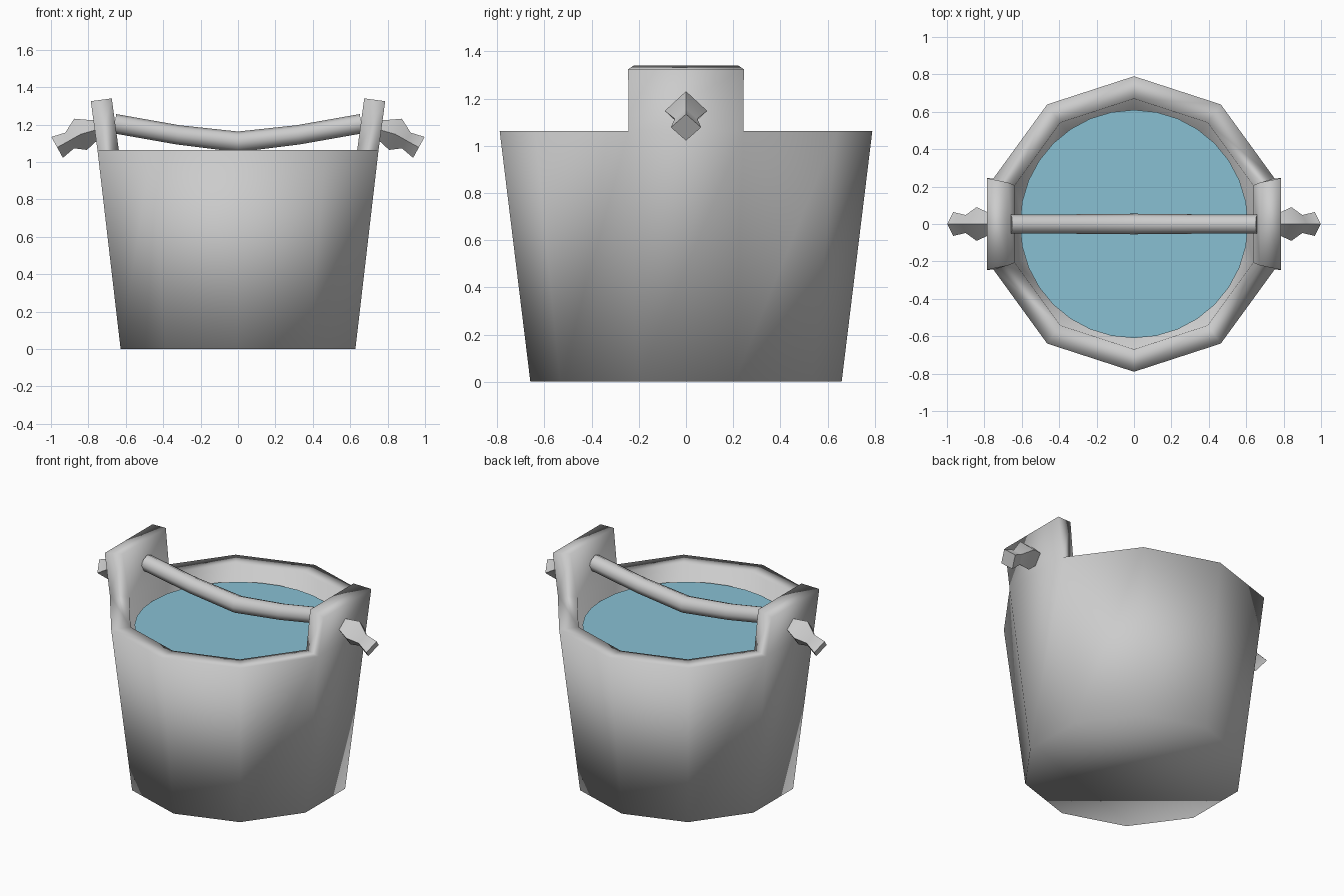
import bpy, bmesh, math
from mathutils import Vector

if "Cube" in bpy.data.objects:
    bpy.data.objects.remove(bpy.data.objects["Cube"])


def material(name, rgb):
    m = bpy.data.materials.new(name)
    m.diffuse_color = (*rgb, 1)
    m.use_nodes = True
    m.node_tree.nodes["Principled BSDF"].inputs["Base Color"].default_value = m.diffuse_color
    return m


GREY = material("grey", (0.6, 0.6, 0.6))
WATER = material("water blue", (0.25, 0.53, 0.65))


def finish(name, bm, mat, smooth=True):
    bmesh.ops.recalc_face_normals(bm, faces=bm.faces)
    me = bpy.data.meshes.new(name)
    bm.to_mesh(me)
    bm.free()
    me.materials.append(mat)
    for p in me.polygons:
        p.use_smooth = smooth
    ob = bpy.data.objects.new(name, me)
    bpy.context.collection.objects.link(ob)
    return ob


def ring(bm, r, z, n=10, start=math.radians(18)):
    return [bm.verts.new((r * math.cos(start + i * math.tau / n),
                          r * math.sin(start + i * math.tau / n), z)) for i in range(n)]


def bridge(bm, a, b, skip=()):
    n = len(a)
    for i in range(n):
        if i not in skip:
            bm.faces.new((a[i], a[(i + 1) % n], b[(i + 1) % n], b[i]))


# Ten-sided bucket shell, open at the rim where the two ears rise
bm = bmesh.new()
bottom, outer = ring(bm, 0.66, 0), ring(bm, 0.79, 1.063)
inner, floor = ring(bm, 0.67, 1.063), ring(bm, 0.58, 0.1)
EARS = (4, 9)
bridge(bm, bottom, outer)
bridge(bm, outer, inner, skip=EARS)
bridge(bm, inner, floor)
bm.faces.new(bottom)
bm.faces.new(floor)
for i in EARS:
    j = (i + 1) % 10
    base = [outer[i], outer[j], inner[j], inner[i]]
    top = []
    for v, (x, y, z) in zip(base, [(0.787, 0.245, 1.325)] * 2 + [(0.675, 0.222, 1.34)] * 2):
        top.append(bm.verts.new((math.copysign(x, v.co.x), math.copysign(y, v.co.y), z)))
    bridge(bm, base, top)
    bm.faces.new(top)
finish("bucket", bm, GREY)

# Water surface
bm = bmesh.new()
bm.faces.new(ring(bm, 0.61, 0.97, 32, 0))
finish("water", bm, WATER, False)


def tube(name, path, sides):
    """Tube through (x, z, radius) points lying in the y = 0 plane."""
    bm = bmesh.new()
    rings = []
    for k, (x, z, r) in enumerate(path):
        a, b = path[max(k - 1, 0)], path[min(k + 1, len(path) - 1)]
        t = Vector((b[0] - a[0], 0, b[1] - a[1])).normalized()
        up = Vector((-t.z, 0, t.x))
        rings.append([bm.verts.new(Vector((x, 0, z)) + r * (
            up * math.cos(i * math.tau / sides) + Vector((0, 1, 0)) * math.sin(i * math.tau / sides)))
            for i in range(sides)])
    for a, b in zip(rings, rings[1:]):
        bridge(bm, a, b)
    bm.faces.new(rings[0])
    bm.faces.new(rings[-1])
    ob = finish(name, bm, GREY)
    bpy.context.view_layer.objects.active = ob
    ob.select_set(True)
    bpy.ops.object.shade_smooth_by_angle(angle=math.radians(65))
    ob.select_set(False)


# Sagging handle between the ears
half = [(0.32, 1.145, 0.052), (0.66, 1.205, 0.052)]
tube("handle", [(-x, z, r) for x, z, r in reversed(half)] + [(0, 1.108, 0.055)] + half, 8)

# Four-sided knotted handle ends outside the ears
knot = [(0.70, 1.185, 0.05), (0.765, 1.17, 0.055), (0.842, 1.148, 0.09),
        (0.90, 1.115, 0.048), (0.967, 1.078, 0.064)]
for side, label in ((1, "right"), (-1, "left")):
    tube(label + "_handle_knot", [(side * x, z, r) for x, z, r in knot], 4)
